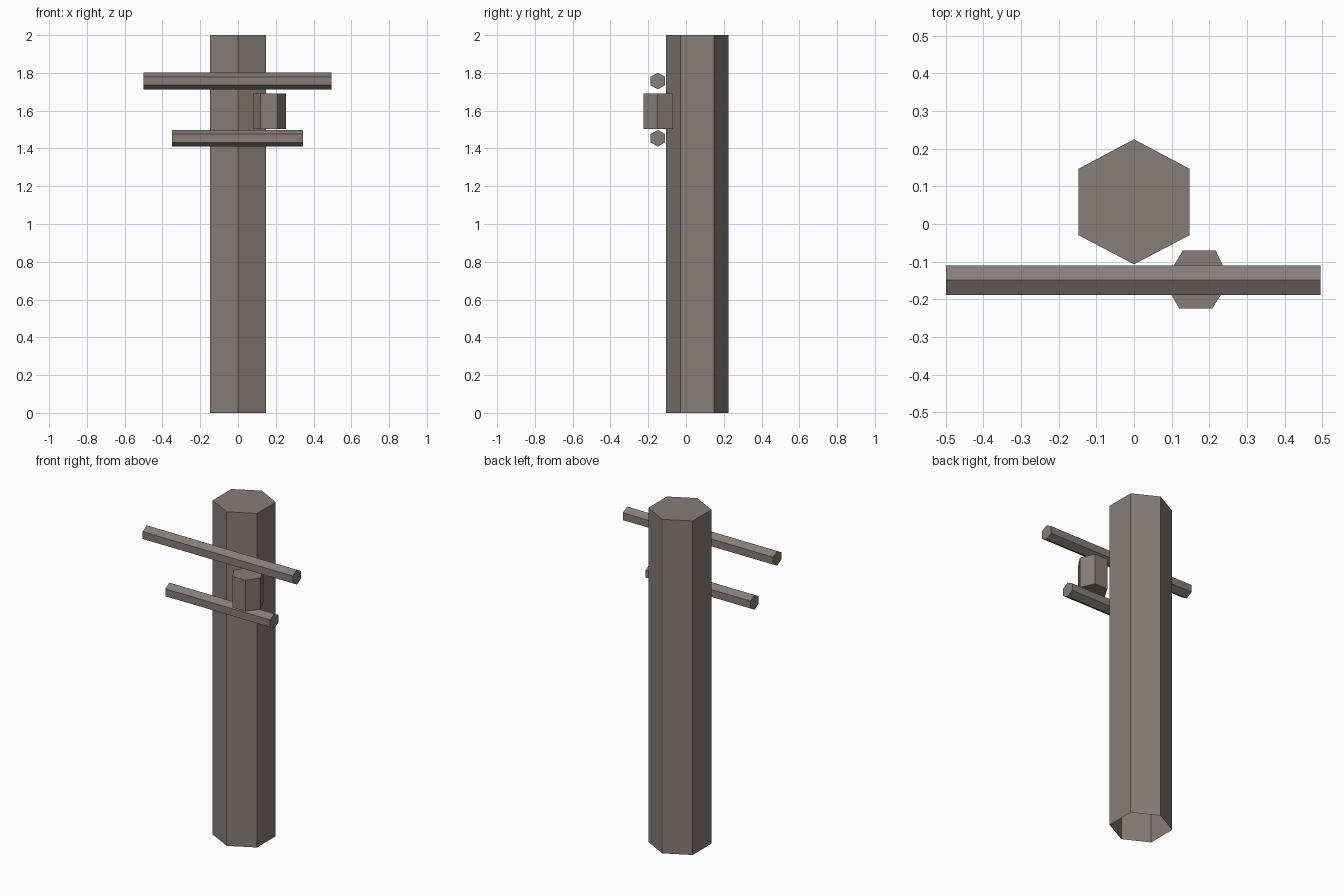
import bpy, bmesh
from mathutils import Matrix

if "Cube" in bpy.data.objects:
    bpy.data.objects.remove(bpy.data.objects["Cube"])

mat = bpy.data.materials.new("weathered grey brown")
mat.diffuse_color = (0.24, 0.205, 0.19, 1)
mat.use_nodes = True
mat.node_tree.nodes["Principled BSDF"].inputs["Base Color"].default_value = mat.diffuse_color


def prism(name, profile, lo, hi, to_world=None, open_bottom=False):
    """Extrude a counter-clockwise profile from lo to hi, flat shaded."""
    bm = bmesh.new()
    a = [bm.verts.new((u, v, lo)) for u, v in profile]
    b = [bm.verts.new((u, v, hi)) for u, v in profile]
    n = len(profile)
    for i in range(n):
        j = (i + 1) % n
        bm.faces.new((a[i], a[j], b[j], b[i]))
    bm.faces.new(b)
    if not open_bottom:
        bm.faces.new(a[::-1])
    if to_world:
        bm.transform(to_world)
    me = bpy.data.meshes.new(name)
    bm.to_mesh(me)
    bm.free()
    me.materials.append(mat)
    ob = bpy.data.objects.new(name, me)
    bpy.context.collection.objects.link(ob)
    return ob


# Hexagonal pole, open underneath
prism("pole", [(0, -0.107), (0.147, -0.03), (0.147, 0.147),
               (0, 0.225), (-0.147, 0.147), (-0.147, -0.03)],
      0, 2, open_bottom=True)

# Two hexagonal crossarms along x (profile u,v becomes y,z)
along_x = Matrix(((0, 0, 1, 0), (1, 0, 0, 0), (0, 1, 0, 0), (0, 0, 0, 1)))
for name, z, x0, x1 in (("upper_crossarm", 1.757, -0.5, 0.495),
                        ("lower_crossarm", 1.454, -0.35, 0.345)):
    w, h, s = 0.039, 0.044, 0.022
    y = -0.149
    prism(name, [(y, z - h), (y + w, z - s), (y + w, z + s),
                 (y, z + h), (y - w, z + s), (y - w, z - s)],
          x0, x1, along_x)

# Transformer can between the arms
prism("transformer", [(0.12, -0.224), (0.208, -0.224), (0.255, -0.152),
                      (0.217, -0.07), (0.13, -0.07), (0.08, -0.154)],
      1.503, 1.69)
